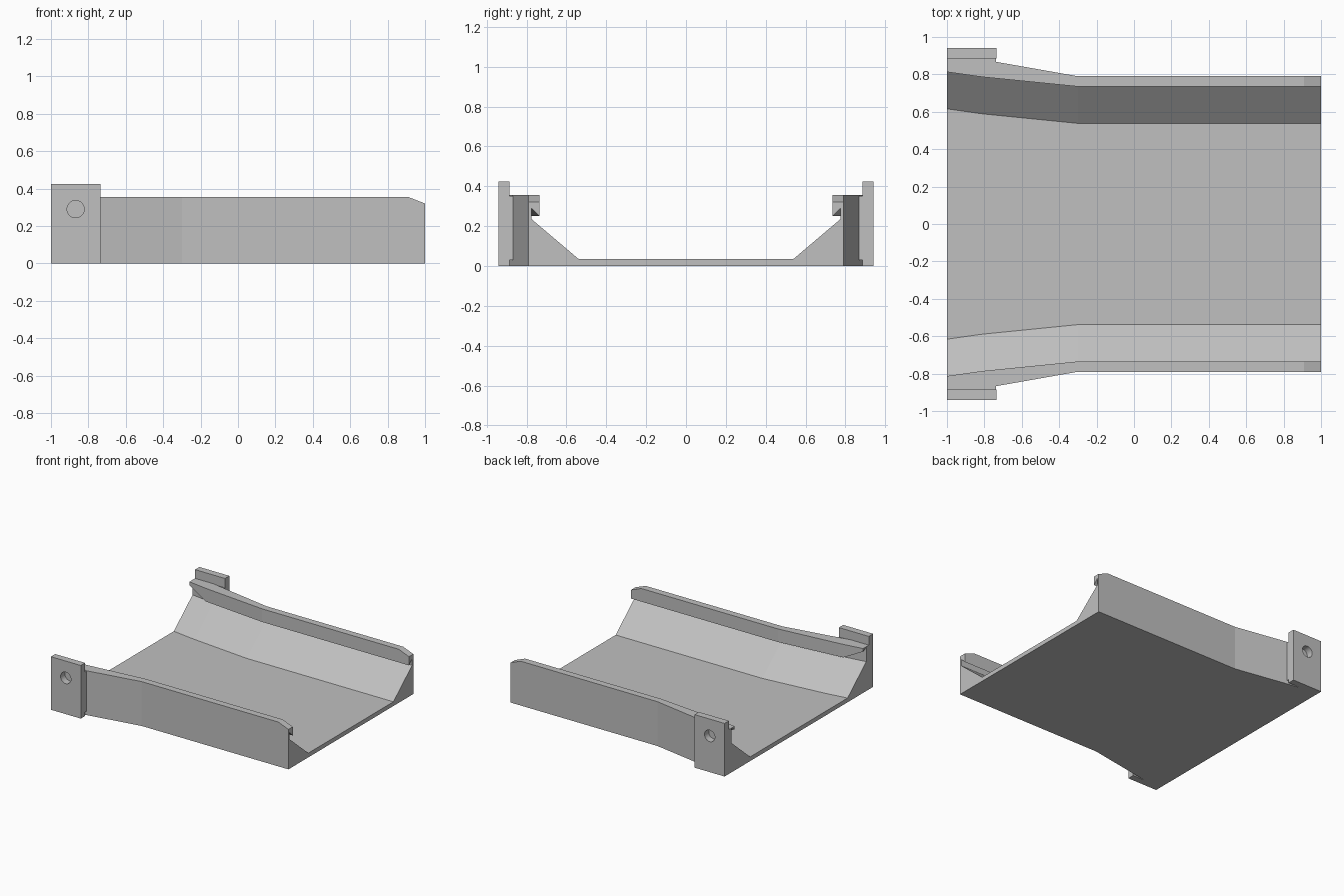
import bpy
import bmesh
from mathutils import Matrix

cube = bpy.data.objects.get("Cube")
if cube:
    bpy.data.objects.remove(cube, do_unlink=True)

grey = bpy.data.materials.new("plain grey")
grey.use_nodes = True
grey.diffuse_color = (0.53, 0.53, 0.53, 1)
grey.node_tree.nodes["Principled BSDF"].inputs["Base Color"].default_value = grey.diffuse_color


def add_object(name, bm):
    bmesh.ops.recalc_face_normals(bm, faces=bm.faces)
    mesh = bpy.data.meshes.new(name)
    bm.to_mesh(mesh)
    bm.free()
    mesh.materials.append(grey)
    obj = bpy.data.objects.new(name, mesh)
    bpy.context.collection.objects.link(obj)
    return obj


def box(name, low, high):
    bm = bmesh.new()
    size = [b - a for a, b in zip(low, high)]
    centre = [(a + b) / 2 for a, b in zip(low, high)]
    bmesh.ops.create_cube(bm, size=1, matrix=Matrix.Translation(centre) @ Matrix.Diagonal((*size, 1)))
    return add_object(name, bm)


def section(x, outer, lip, lip_z, top):
    """Channel outline at x: flat floor, sloped sides and hooked lips."""
    groove = lip + 0.04
    floor = lip - 0.197
    half = [(outer, 0), (outer, top), (lip, top), (lip, lip_z),
            (groove, min(lip_z + 0.04, top - 0.005)), (groove, 0.235), (floor, 0.034)]
    ring = half + [(-y, z) for y, z in reversed(half)]
    return [(x, y, z) for y, z in ring]


# Channel body: x, outer wall y, lip y, lip underside z, rim z
stations = [
    (-1.0, 0.885, 0.813, 0.33, 0.355),
    (-0.84, 0.885, 0.79, 0.25, 0.355),
    (-0.8, 0.878, 0.785, 0.25, 0.355),
    (-0.3, 0.79, 0.735, 0.25, 0.355),
    (0.91, 0.79, 0.735, 0.25, 0.355),
    (1.0, 0.79, 0.735, 0.25, 0.32),
]
bm = bmesh.new()
rings = [[bm.verts.new(p) for p in section(*s)] for s in stations]
for a, b in zip(rings, rings[1:]):
    for i in range(len(a)):
        j = (i + 1) % len(a)
        bm.faces.new((a[i], a[j], b[j], b[i]))
bm.faces.new(rings[0])
bm.faces.new(rings[-1])
add_object("channel_body", bm)

# Mounting plates with round holes, and the ribs tying them to the walls
for side, label in ((1, "back"), (-1, "front")):
    y_in, y_out = sorted((side * 0.885, side * 0.94))
    plate = box(label + "_mounting_plate", (-1, y_in, 0), (-0.735, y_out, 0.425))

    bm = bmesh.new()
    place = Matrix.Translation((-0.868, side * 0.91, 0.29)) @ Matrix.Rotation(1.570796, 4, "X")
    bmesh.ops.create_cone(bm, cap_ends=True, segments=32, radius1=0.046, radius2=0.046,
                          depth=0.2, matrix=place)
    cutter = add_object(label + "_hole_cutter", bm)
    cutter.hide_render = True
    cut = plate.modifiers.new("hole", "BOOLEAN")
    cut.operation = "DIFFERENCE"
    cut.solver = "EXACT"
    cut.object = cutter
    bpy.ops.object.select_all(action="DESELECT")
    plate.select_set(True)
    bpy.context.view_layer.objects.active = plate
    bpy.ops.object.modifier_apply(modifier=cut.name)
    bpy.data.objects.remove(cutter, do_unlink=True)
    bpy.ops.object.shade_smooth_by_angle()

    y_in, y_out = sorted((side * 0.85, side * 0.886))
    box(label + "_plate_rib", (-0.84, y_in, 0.03), (-0.737, y_out, 0.35))
